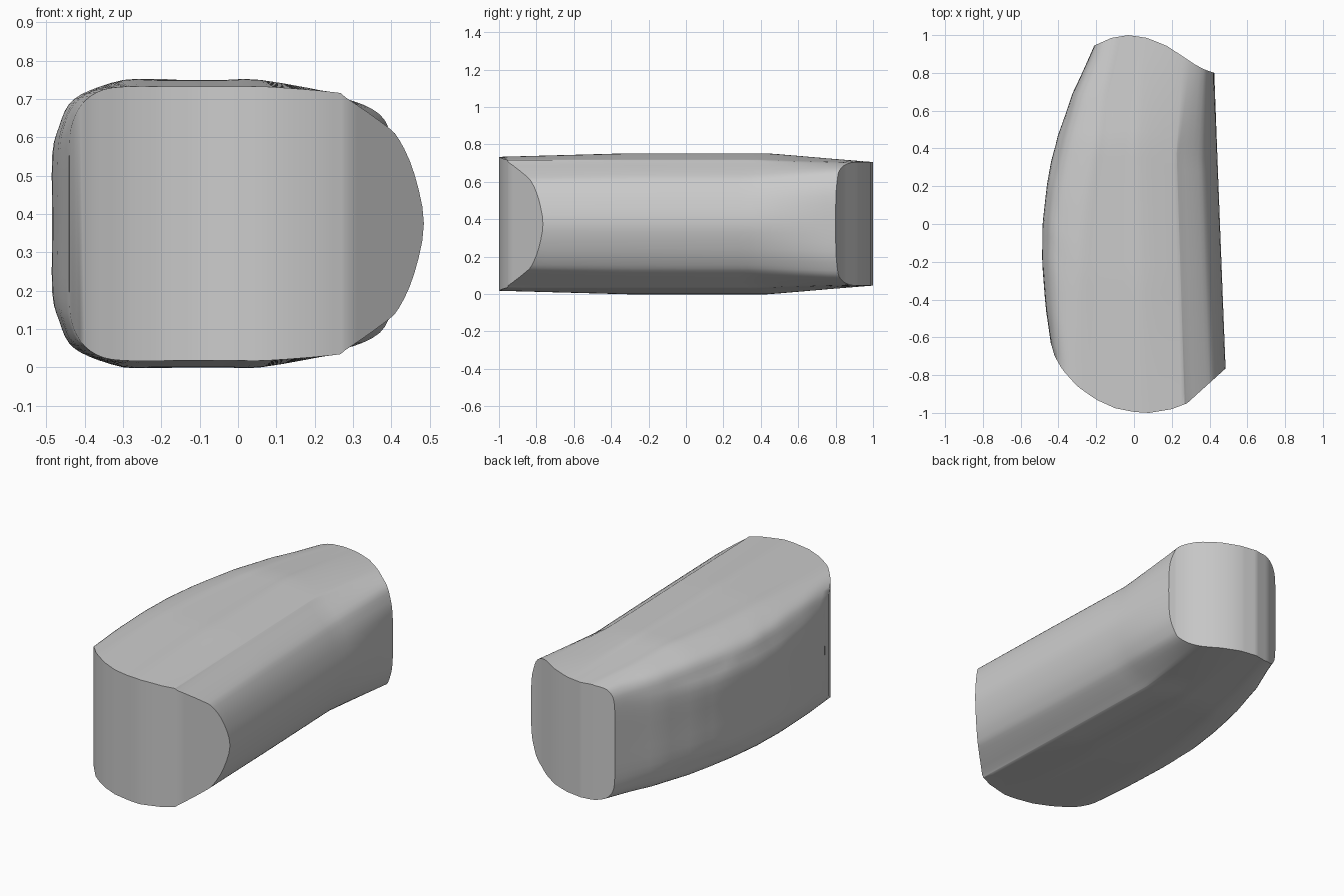
import bpy
import bmesh
import math

default_cube = bpy.data.objects.get("Cube")
if default_cube:
    bpy.data.objects.remove(default_cube, do_unlink=True)

MID_HEIGHT = 0.375

# Plan outline of the two upright ends, as (x, y)
FRONT_END = [(-.44, -.63), (-.42, -.7), (-.38, -.77), (-.3, -.86), (-.2, -.93),
             (-.1, -.975), (0, -.995), (.08, -1), (.2, -.98), (.28, -.95), (.485, -.765)]
BACK_END = [(-.21, .945), (-.12, .985), (-.03, 1), (.07, .985), (.17, .945),
            (.25, .893), (.33, .84), (.38, .815), (.425, .8)]

# Bulge of the flat side along the length, as (position, x)
FLAT_SIDE = [(0, -.44), (.12, -.467), (.27, -.485), (.4, -.483), (.53, -.46),
             (.63, -.432), (.72, -.4), (.857, -.325), (1, -.21)]
ROUND_SIDE = [(0, .485), (1, .425)]

# Half sections: (inset from the flat side, half height), (inset from the round side, half height)
FRONT_SECTION = ([(0, 0), (0, .2), (.01, .27), (.04, .32), (.09, .35), (.16, .358)],
                 [(.405, .357), (.235, .343), (.205, .33), (.105, .26), (.065, .22),
                  (.025, .13), (0, 0)])
MIDDLE_SECTION = ([(0, 0), (0, .175), (.02, .25), (.045, .31), (.095, .345), (.185, .375)],
                  [(.405, .375), (.235, .345), (.205, .333), (.105, .265), (.065, .22),
                   (.025, .13), (0, 0)])
BACK_SECTION = ([(0, 0), (0, .17), (.005, .25), (.02, .29), (.05, .317), (.11, .33)],
                [(.36, .33), (.2, .33), (.125, .32), (.055, .285), (.025, .23),
                 (.005, .15), (0, 0)])


def sample(points, t):
    """Piecewise linear lookup, held constant beyond both ends."""
    if t <= points[0][0]:
        return points[0][1]
    for (a, va), (b, vb) in zip(points, points[1:]):
        if t <= b:
            return va + (vb - va) * (t - a) / (b - a)
    return points[-1][1]


def mix(first, second, factor):
    return [tuple(p + (q - p) * factor for p, q in zip(a, b)) for a, b in zip(first, second)]


def section_at(position):
    """Half section from the flat side over the top to the round side."""
    if position < 0.35:
        pair, factor = (FRONT_SECTION, MIDDLE_SECTION), position / 0.35
    else:
        pair, factor = (MIDDLE_SECTION, BACK_SECTION), max(0, (position - 0.72) / 0.28)
    flat_x, round_x = sample(FLAT_SIDE, position), sample(ROUND_SIDE, position)
    flat = [(flat_x + d, h) for d, h in mix(pair[0][0], pair[1][0], factor)]
    rounded = [(round_x - d, h) for d, h in mix(pair[0][1], pair[1][1], factor)]
    crown = [mix([flat[-1]], [rounded[0]], k / 4)[0] for k in range(1, 4)]
    return flat + crown + rounded


def refine(points, steps):
    """Smooth a section with a spline, mirroring it past its ends."""
    (x0, h0), (x1, h1) = points[1], points[-2]
    padded = [(x0, -h0)] + points + [(x1, -h1)]
    result = []
    for a, b, c, d in zip(padded, padded[1:], padded[2:], padded[3:]):
        for k in range(steps):
            t = k / steps
            result.append(tuple(
                q + t * (r - p) / 2 + t * t * (p - 2.5 * q + 2 * r - s / 2)
                + t ** 3 * (1.5 * (q - r) + (s - p) / 2)
                for p, q, r, s in zip(a, b, c, d)))
    return result + [points[-1]]


# Grey shell material
material = bpy.data.materials.new("plain_grey")
material.use_nodes = True
grey = (0.6, 0.6, 0.6, 1)
material.diffuse_color = grey
material.node_tree.nodes["Principled BSDF"].inputs["Base Color"].default_value = grey

# Body skin lofted between the two ends
bm = bmesh.new()
rings = []
STATIONS = 28
for i in range(STATIONS + 1):
    position = i / STATIONS
    half = refine(section_at(position), 3)
    loop = half + [(x, -h) for x, h in reversed(half[1:-1])]
    ring = []
    for x, h in loop:
        front, back = sample(FRONT_END, x), sample(BACK_END, x)
        ring.append(bm.verts.new((x, front + (back - front) * position, MID_HEIGHT + h)))
    rings.append(ring)

for near, far in zip(rings, rings[1:]):
    for k in range(len(near)):
        n = (k + 1) % len(near)
        bm.faces.new((near[k], near[n], far[n], far[k]))

# Upright end faces built from vertical strips
for ring in (rings[0], rings[-1]):
    last = len(ring) // 2
    for k in range(last):
        corners = [ring[k], ring[k + 1], ring[-k - 1], ring[-k]]
        bm.faces.new(list(dict.fromkeys(corners)))

bmesh.ops.dissolve_degenerate(bm, dist=0.0005, edges=bm.edges)
bmesh.ops.recalc_face_normals(bm, faces=bm.faces)
mesh = bpy.data.meshes.new("rounded_body")
bm.to_mesh(mesh)
bm.free()
mesh.materials.append(material)
body = bpy.data.objects.new("rounded_body", mesh)
bpy.context.collection.objects.link(body)

bpy.context.view_layer.objects.active = body
body.select_set(True)
bpy.ops.object.shade_smooth_by_angle(angle=math.radians(35))
